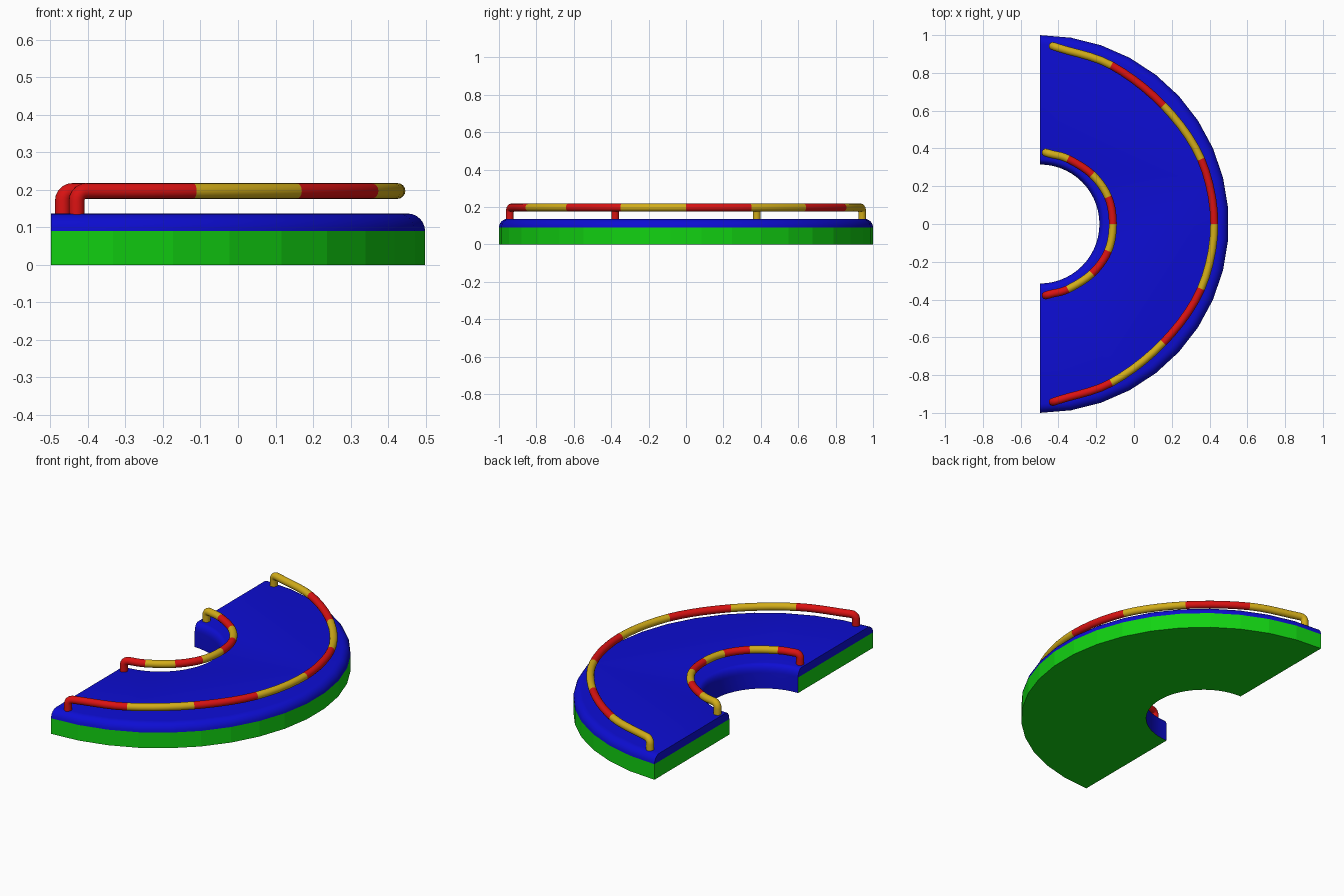
import bpy, bmesh, math
from mathutils import Vector

if "Cube" in bpy.data.objects:
    bpy.data.objects.remove(bpy.data.objects["Cube"])

def material(name, rgb):
    m = bpy.data.materials.new(name)
    m.diffuse_color = (*rgb, 1)
    m.use_nodes = True
    m.node_tree.nodes["Principled BSDF"].inputs["Base Color"].default_value = m.diffuse_color
    return m

GREEN = material("green", (0.006, 0.65, 0.006))
BLUE = material("blue", (0.004, 0.004, 0.65))
RED = material("red", (0.70, 0.006, 0.006))
YELLOW = material("yellow", (0.65, 0.42, 0.01))
CX = -0.498  # centre of the half ring

def finish(bm, name, mats, angle):
    bmesh.ops.recalc_face_normals(bm, faces=bm.faces)
    me = bpy.data.meshes.new(name)
    bm.to_mesh(me)
    bm.free()
    for m in mats:
        me.materials.append(m)
    ob = bpy.data.objects.new(name, me)
    bpy.context.collection.objects.link(ob)
    bpy.ops.object.select_all(action='DESELECT')
    ob.select_set(True)
    bpy.context.view_layer.objects.active = ob
    bpy.ops.object.shade_smooth_by_angle(angle=math.radians(angle))
    return ob

# Half-ring platform: faceted outside, finer inside, rounded upper rims
def platform():
    bm = bmesh.new()
    no, ni = 19, 28
    levels = [(0, 1, 0.315), (0.09, 1, 0.315)]
    for k in range(1, 7):
        a = math.pi / 2 * k / 6
        c = 1 - math.cos(a)
        levels.append((0.09 + 0.047 * math.sin(a), 1 - 0.047 * c, 0.315 + 0.03 * c))
    loops = []
    for z, ro, ri in levels:
        ring = []
        for r, n, s in ((ro, no, 1), (ri, ni, -1)):
            for i in range(n + 1):
                a = s * (-math.pi / 2 + math.pi * i / n)
                ring.append(bm.verts.new((CX + r * math.cos(a), r * math.sin(a), z)))
        loops.append(ring)
    bm.faces.new(loops[0][::-1])
    top = bm.faces.new(loops[-1])
    top.material_index = 1
    n = len(loops[0])
    for k in range(len(loops) - 1):
        for i in range(n):
            j = (i + 1) % n
            f = bm.faces.new((loops[k][i], loops[k][j], loops[k + 1][j], loops[k + 1][i]))
            inner_wall = no < i < n - 1
            f.material_index = 1 if k > 0 or inner_wall else 0
    ob = finish(bm, "half_ring_platform", [GREEN, BLUE], 32)
    for p in ob.data.polygons:
        if p.material_index == 0:
            p.use_smooth = False

# Striped handrail through mirrored joints, with a bent leg at each end
def rail(name, half):
    pts = [Vector((x, -y, 0)) for x, y in half]
    pts += [Vector((x, y, 0)) for x, y in half[-2::-1]]
    zc, rad, bend, sides = 0.197, 0.021, 0.026, 16
    up = Vector((0, 0, 1))
    feet = (pts[0].copy(), pts[-1].copy())
    d0 = (pts[1] - pts[0]).normalized()
    d1 = (pts[-1] - pts[-2]).normalized()
    pts[0] = pts[0] + d0 * bend
    pts[-1] = pts[-1] - d1 * bend
    n = len(pts) - 1
    path = []  # position, tangent, horizontal heading, stripe index

    def leg(foot, d, sign, stripe):
        out = [(foot + up * 0.125, up * sign, d, stripe)]
        for k in range(5):
            a = math.pi / 2 * k / 5
            p = foot + d * sign * bend * (1 - math.cos(a)) + up * (zc - bend + bend * math.sin(a))
            out.append((p, d * math.sin(a) + up * sign * math.cos(a), d, stripe))
        return out

    path += leg(feet[0], d0, 1, 0)
    tang = [d0] + [(pts[i + 1] - pts[i - 1]) / 2 for i in range(1, n)] + [d1]
    tang[0] = d0 * (pts[1] - pts[0]).length
    tang[n] = d1 * (pts[n] - pts[n - 1]).length
    for i in range(n):
        for k in range(5 if i < n - 1 else 6):
            t = k / 5
            p = (pts[i] * (2*t**3 - 3*t**2 + 1) + tang[i] * (t**3 - 2*t**2 + t)
                 + pts[i + 1] * (3*t**2 - 2*t**3) + tang[i + 1] * (t**3 - t**2))
            v = (pts[i] * (6*t*t - 6*t) + tang[i] * (3*t*t - 4*t + 1)
                 + pts[i + 1] * (6*t - 6*t*t) + tang[i + 1] * (3*t*t - 2*t)).normalized()
            path.append((p + up * zc, v, v, i))
    path += leg(feet[1], d1, -1, n - 1)[::-1]

    bm = bmesh.new()
    rings = []
    for p, t, h, s in path:
        side = h.cross(up).normalized()
        nor = side.cross(t).normalized()
        rings.append([bm.verts.new(p + (side * math.cos(a) + nor * math.sin(a)) * rad)
                      for a in (2 * math.pi * q / sides for q in range(sides))])
    for k in range(len(rings) - 1):
        for q in range(sides):
            r = (q + 1) % sides
            f = bm.faces.new((rings[k][q], rings[k][r], rings[k + 1][r], rings[k + 1][q]))
            f.material_index = path[k][3] % 2
    bm.faces.new(rings[0])
    bm.faces.new(rings[-1]).material_index = 1
    finish(bm, name, [RED, YELLOW], 50)

platform()
rail("outer_handrail", [(-0.43, 0.942), (-0.12, 0.84), (0.155, 0.628), (0.355, 0.343), (0.425, 0)])
rail("inner_handrail", [(-0.467, 0.378), (-0.35, 0.345), (-0.222, 0.262), (-0.137, 0.143), (-0.112, 0)])
